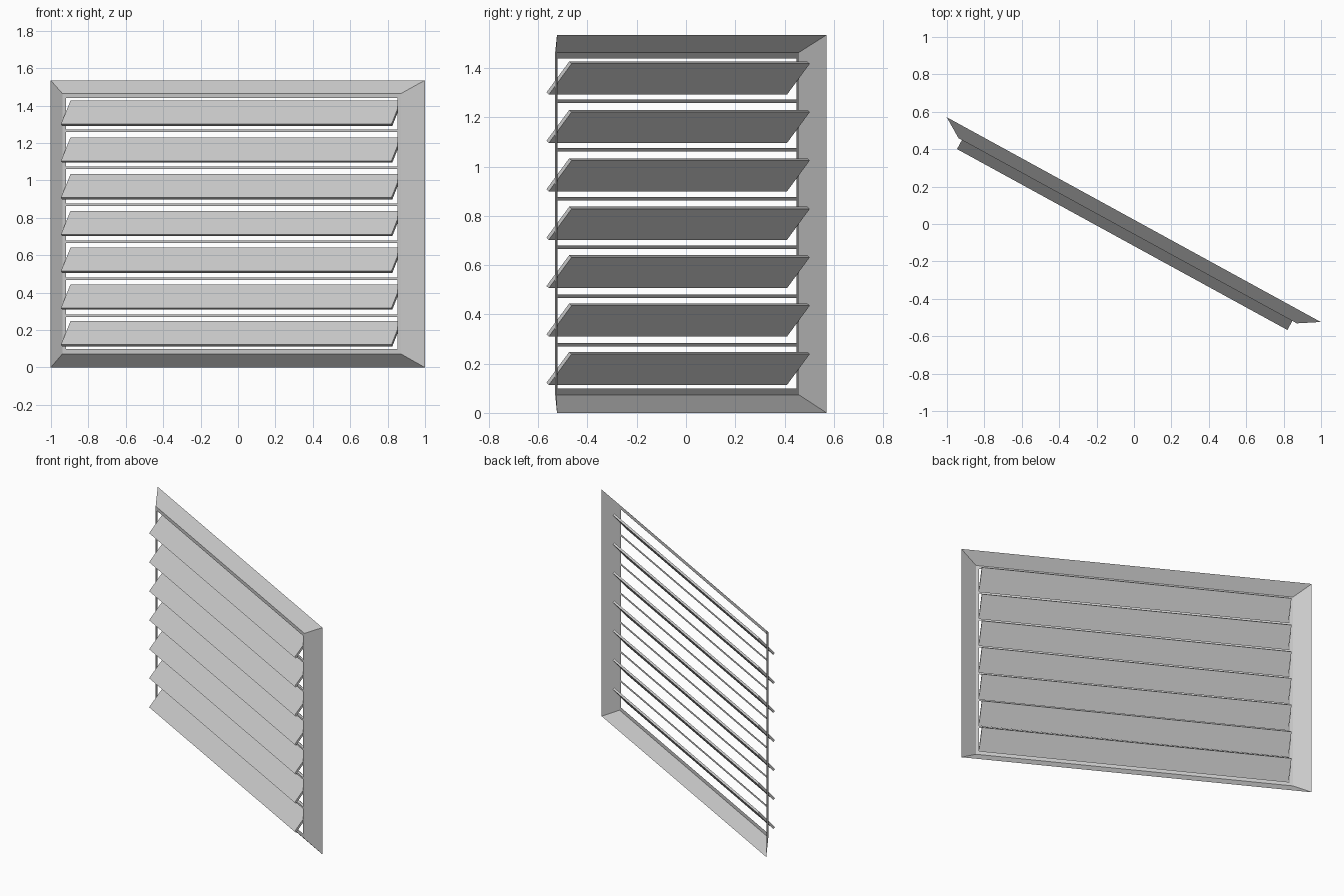
import bpy, bmesh, math
from mathutils import Matrix

if "Cube" in bpy.data.objects:
    bpy.data.objects.remove(bpy.data.objects["Cube"])

# Built in a local frame (x along the panel, -y to the front), then turned about z
TURN = Matrix.Rotation(math.radians(-28.7), 4, 'Z')
CX = -0.0125            # middle of the panel along its length
H = 1.535               # full height
BACK, FRONT = 0.02, -0.048
COUNT, PITCH, FIRST = 7, 0.1965, 0.113


def finish(name, bm):
    bm.transform(TURN)
    me = bpy.data.meshes.new(name)
    bm.to_mesh(me)
    bm.free()
    ob = bpy.data.objects.new(name, me)
    bpy.context.collection.objects.link(ob)
    return ob


def rect(bm, half, z0, z1, y):
    return [bm.verts.new((CX + sx * half, y, z))
            for sx, z in ((-1, z0), (1, z0), (1, z1), (-1, z1))]


# Sloped frame with a flat inner lip, open at the back
bm = bmesh.new()
rings = [rect(bm, 1.14, 0, H, BACK),
         rect(bm, 1.031, 0.073, H - 0.071, FRONT),
         rect(bm, 1.01, 0.099, H - 0.095, FRONT)]
for a, b in zip(rings, rings[1:]):
    for i in range(4):
        j = (i + 1) % 4
        bm.faces.new((a[i], a[j], b[j], b[i]))
finish("frame", bm)

# Thin cross bars between the openings
for i in range(COUNT - 1):
    z = 0.276 + i * 0.198
    bm = bmesh.new()
    bm.faces.new(rect(bm, 1.01, z - 0.007, z + 0.007, FRONT))
    finish(f"cross_bar_{i + 1}", bm)

# Tilted slats, lower edge leaning out to the front
for i in range(COUNT):
    bm = bmesh.new()
    m = (Matrix.Translation((CX - 0.003, -0.045, FIRST + 0.0675 + i * PITCH))
         @ Matrix.Rotation(math.radians(50), 4, 'X')
         @ Matrix.Diagonal((2.014, 0.164, 0.014, 1)))
    bmesh.ops.create_cube(bm, size=1, matrix=m)
    finish(f"slat_{i + 1}", bm)
